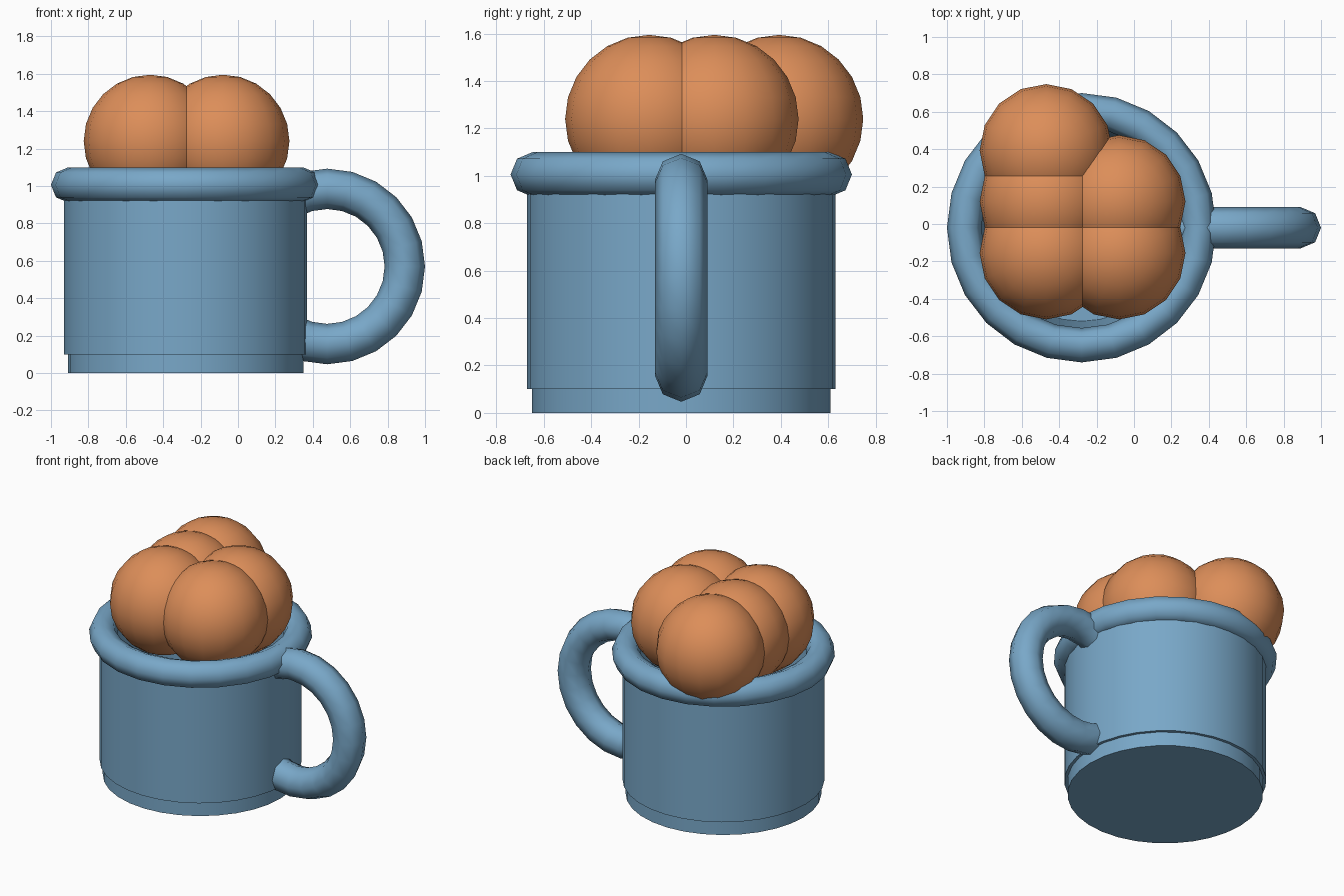
import bpy
import bmesh
from math import cos, sin, pi, radians
from mathutils import Vector

if "Cube" in bpy.data.objects:
    bpy.data.objects.remove(bpy.data.objects["Cube"])

CX, CY = -0.28, -0.02


def material(name, rgb):
    m = bpy.data.materials.new(name)
    m.diffuse_color = (*rgb, 1)
    m.use_nodes = True
    m.node_tree.nodes["Principled BSDF"].inputs["Base Color"].default_value = m.diffuse_color
    return m


BLUE = material("blue_glaze", (0.19, 0.39, 0.58))
ORANGE = material("orange_scoop", (0.72, 0.27, 0.10))


def finish(bm, name, mat):
    bmesh.ops.recalc_face_normals(bm, faces=bm.faces)
    mesh = bpy.data.meshes.new(name)
    bm.to_mesh(mesh)
    bm.free()
    ob = bpy.data.objects.new(name, mesh)
    bpy.context.collection.objects.link(ob)
    mesh.materials.append(mat)
    bpy.ops.object.select_all(action='DESELECT')
    ob.select_set(True)
    bpy.context.view_layer.objects.active = ob
    bpy.ops.object.shade_smooth_by_angle(angle=radians(50))
    return ob


def skin(bm, rings, loop, cap=False):
    """Join rings of points with quads; loop closes the chain."""
    vs = [[bm.verts.new(p) for p in r] for r in rings]
    n = len(vs[0])
    pairs = list(zip(vs, vs[1:])) + ([(vs[-1], vs[0])] if loop else [])
    for a, b in pairs:
        for i in range(n):
            j = (i + 1) % n
            bm.faces.new((a[i], a[j], b[j], b[i]))
    if cap:
        bm.faces.new(vs[0])
        bm.faces.new(vs[-1])


def circle(r, z, n=32):
    return [(CX + r * cos(2 * pi * i / n), CY + r * sin(2 * pi * i / n), z) for i in range(n)]


# Cup: stepped foot, straight wall, hollow inside
profile = [(0.63, 0), (0.63, 0.10), (0.65, 0.10), (0.65, 1.0), (0.56, 1.0), (0.50, 0.14)]
bm = bmesh.new()
skin(bm, [circle(r, z) for r, z in profile], False, cap=True)
finish(bm, "cup_body", BLUE)


def tube(centre, u, v, major, minor, side, a0, a1, steps, loop):
    """Eight-sided tube swept around an arc in the u-v plane."""
    c, u, v = Vector(centre), Vector(u), Vector(v)
    w = u.cross(v)
    rings = []
    for k in range(steps if loop else steps + 1):
        a = a0 + (a1 - a0) * k / steps
        d = u * cos(a) + v * sin(a)
        rings.append([c + d * (major + minor * cos(t)) + w * side * sin(t)
                      for t in (2 * pi * i / 8 for i in range(8))])
    bm = bmesh.new()
    skin(bm, rings, loop, cap=not loop)
    return bm


# Rolled rim
finish(tube((CX, CY, 1.006), (1, 0, 0), (0, 1, 0), 0.628, 0.092, 0.094, 0, 2 * pi, 24, True),
       "rim", BLUE)

# Handle, ends buried in the cup wall
finish(tube((0.477, CY, 0.57), (1, 0, 0), (0, 0, 1), 0.415, 0.108, 0.11,
            radians(-120), radians(120), 16, False), "handle", BLUE)

# Scoops: three on the left, two on the right
spots = [(-0.47, y) for y in (-0.155, 0.12, 0.393)] + [(-0.08, y) for y in (-0.155, 0.12)]
for i, (x, y) in enumerate(spots):
    bm = bmesh.new()
    bmesh.ops.create_uvsphere(bm, u_segments=16, v_segments=12, radius=0.355)
    ob = finish(bm, f"scoop_{i + 1}", ORANGE)
    ob.location = (x, y, 1.24)
